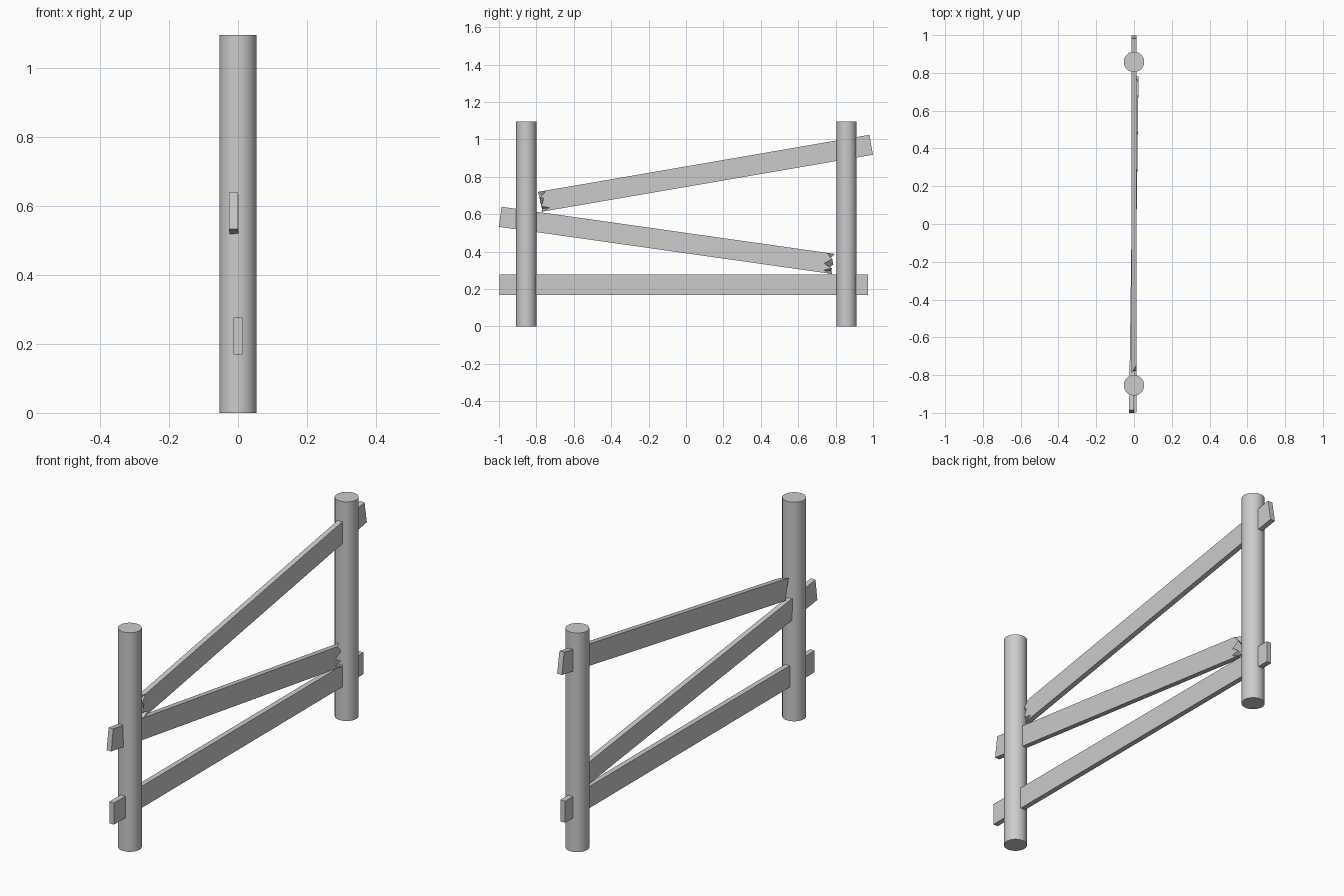
import bpy, bmesh
from mathutils import Vector

if "Cube" in bpy.data.objects:
    bpy.data.objects.remove(bpy.data.objects["Cube"])

WIDTH, THICK = 0.108, 0.026

# Splintered end: (height across board, depth cut on +x face, depth cut on -x face)
SPLINTERS = [(0.5, 0.045, 0.0), (0.24, 0.01, 0.022), (-0.04, 0.05, 0.0),
             (-0.22, 0.004, 0.022), (-0.37, 0.048, 0.006), (-0.5, 0.006, 0.0)]
SQUARE = [(0.5, 0, 0), (-0.5, 0, 0)]


def post(name, y):
    bpy.ops.mesh.primitive_cylinder_add(vertices=32, radius=0.054, depth=1.095,
                                        location=(0, y, 0.5475))
    bpy.context.object.name = name
    bpy.ops.object.shade_smooth_by_angle()


def rail(name, start, end, profile):
    """Board from a square-cut start to an end cut with the given profile."""
    a, b = Vector(start), Vector(end)
    along = (b - a).normalized()
    side = Vector((1, 0, 0))
    side = (side - along * side.dot(along)).normalized()
    up = side.cross(along)
    if up.z < 0:
        up = -up
    bm = bmesh.new()
    faces = []
    for s in (1, -1):
        off = side * s * THICK / 2
        loop = [a - up * WIDTH / 2 + off, a + up * WIDTH / 2 + off]
        loop += [b + up * h * WIDTH - along * (d if s > 0 else e) + off
                 for h, d, e in profile]
        faces.append([bm.verts.new(p) for p in loop])
    front, back = faces
    n = len(front)
    bm.faces.new(front)
    bm.faces.new(back[::-1])
    for i in range(n):
        j = (i + 1) % n
        bm.faces.new((front[i], back[i], back[j], front[j]))
    bmesh.ops.triangulate(bm, faces=[f for f in bm.faces if profile is SPLINTERS])
    bmesh.ops.recalc_face_normals(bm, faces=bm.faces)
    mesh = bpy.data.meshes.new(name)
    bm.to_mesh(mesh)
    bm.free()
    bpy.context.collection.objects.link(bpy.data.objects.new(name, mesh))


# Two round posts
post("front_post", -0.854)
post("back_post", 0.858)

# Intact bottom rail and two broken, sagging rails
rail("bottom_rail", (0, -0.998, 0.223), (0, 0.973, 0.223), SQUARE)
rail("broken_middle_rail", (-0.013, -0.993, 0.586), (0.011, 0.788, 0.334), SPLINTERS)
rail("broken_top_rail", (0, 0.99, 0.971), (0, -0.782, 0.666), SPLINTERS)
